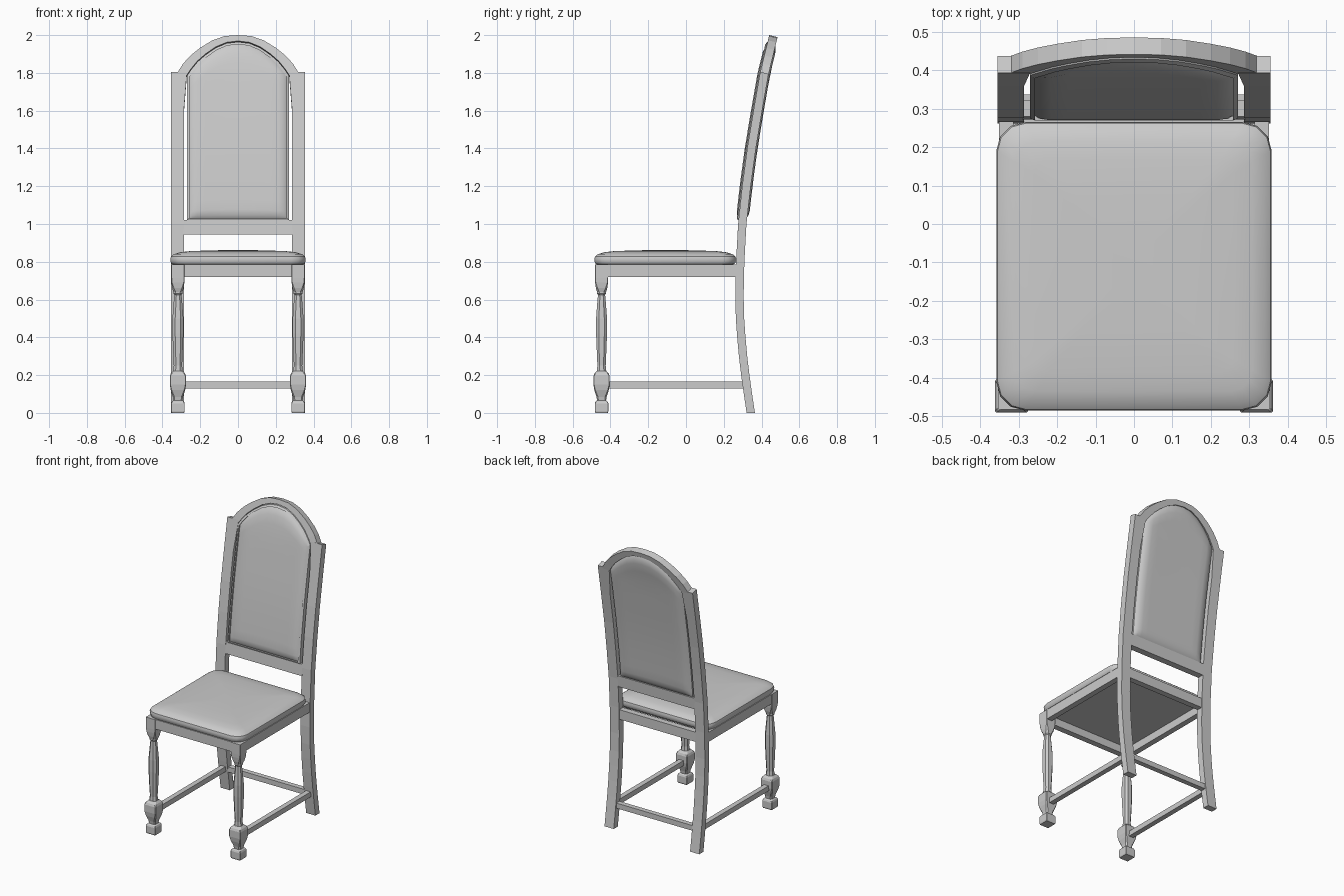
import bpy, bmesh, math

if "Cube" in bpy.data.objects:
    bpy.data.objects.remove(bpy.data.objects["Cube"])

# Centre line of the leaning back posts: (z, y)
SPINE = [(0, .343), (.1, .328), (.2, .314), (.3, .302), (.4, .293), (.5, .286), (.62, .283),
         (.8, .287), (1, .298), (1.2, .32), (1.4, .347), (1.6, .38), (1.8, .415), (2, .464)]


def lean(z):
    for (z0, y0), (z1, y1) in zip(SPINE, SPINE[1:]):
        if z <= z1 or z1 == 2:
            return y0 + (y1 - y0) * (z - z0) / (z1 - z0)


def make(name, verts, faces, smooth=False):
    me = bpy.data.meshes.new(name)
    me.from_pydata(verts, [], faces)
    bm = bmesh.new()
    bm.from_mesh(me)
    bmesh.ops.remove_doubles(bm, verts=bm.verts, dist=1e-5)
    bmesh.ops.recalc_face_normals(bm, faces=bm.faces)
    bm.to_mesh(me)
    bm.free()
    ob = bpy.data.objects.new(name, me)
    bpy.context.collection.objects.link(ob)
    if smooth:
        bpy.ops.object.select_all(action='DESELECT')
        ob.select_set(True)
        bpy.context.view_layer.objects.active = ob
        bpy.ops.object.shade_smooth_by_angle(angle=math.radians(35))
    return ob


def loft(name, rings, smooth=False, closed=False):
    n, m = len(rings[0]), len(rings)
    verts = [p for r in rings for p in r]
    faces = [(i % m * n + j, i % m * n + (j + 1) % n, (i + 1) % m * n + (j + 1) % n, (i + 1) % m * n + j)
             for i in range(m if closed else m - 1) for j in range(n)]
    if not closed:
        faces += [tuple(range(n)), tuple(range((m - 1) * n, m * n))]
    return make(name, verts, faces, smooth)


def box(name, x0, x1, y0, y1, z0, z1):
    return loft(name, [[(x0, y0, z), (x1, y0, z), (x1, y1, z), (x0, y1, z)] for z in (z0, z1)])


def chamfered(cx, cy, z, hx, hy, c):
    pts = [(hx, hy - c), (hx - c, hy), (c - hx, hy), (-hx, hy - c),
           (-hx, c - hy), (c - hx, -hy), (hx - c, -hy), (hx, c - hy)]
    return [(cx + x, cy + y, z) for x, y in pts]


# Front legs: (z, half width, chamfer share)
LEG = [(0, .033, .06), (.008, .036, .06), (.05, .036, .06), (.06, .032, .1), (.066, .024, .3),
       (.085, .027, .3), (.12, .038, .15), (.15, .043, .08), (.195, .043, .08), (.208, .038, .15),
       (.222, .025, .5), (.25, .022, .55), (.32, .025, .5), (.42, .029, .5), (.5, .029, .5), (.58, .023, .55),
       (.625, .019, .55), (.632, .024, .5), (.64, .024, .5), (.66, .03, .3), (.69, .034, .1),
       (.715, .035, .06), (.785, .035, .06)]
for s, side in ((-1, "left"), (1, "right")):
    loft(f"front_leg_{side}", [chamfered(s * .318, -.447, z, r, r, r * c) for z, r, c in LEG])

    # Back posts run from the floor to the top of the back
    rings = []
    for z, y in SPINE[:-1]:
        t = .006 if z > 1.1 else 0
        rings.append([(s * .286, y - .022, z + t), (s * .355, y - .022, z + t),
                      (s * .355, y + .022, z - t), (s * .286, y + .022, z - t)])
    rings[-1] = [(s * .27 if abs(x) < .3 else x, y, z) for x, y, z in rings[-1]]
    loft(f"back_post_{side}", rings)

    # Side rails and side stretchers
    xs = sorted((s * .313, s * .351))
    box(f"side_rail_{side}", *xs, -.42, .27, .72, .785)
    xs = sorted((s * .302, s * .336))
    box(f"side_stretcher_{side}", *xs, -.42, .31, .13, .165)

# Cross rails
box("front_rail", -.3, .3, -.478, -.438, .72, .785)
box("back_rail", -.3, .3, .265, .305, .72, .785)
box("back_stretcher", -.3, .3, .303, .337, .13, .165)
loft("lower_back_rail", [[(x, .272, .945), (x, .316, .945), (x, .322, 1.022), (x, .279, 1.022)]
                         for x in (-.29, .29)])

# Arched crest: matching outer and inner points (x, z)
OUTER = [(.325, 1.79), (.29, 1.845), (.25, 1.888), (.2, 1.928), (.135, 1.968), (.07, 1.99), (0, 1.995)]
INNER = [(.27, 1.785), (.25, 1.815), (.215, 1.858), (.173, 1.895), (.118, 1.933), (.06, 1.957), (0, 1.964)]


def full(arc):
    return [(-x, z) for x, z in arc] + arc[-2::-1]


rings = []
for (xo, zo), (xi, zi) in zip(full(OUTER), full(INNER)):
    rings.append([(xo, lean(zo) - .022, zo + .005), (xo, lean(zo) + .022, zo - .006),
                  (xi, lean(zi) + .022, zi - .006), (xi, lean(zi) - .022, zi + .005)])
loft("arched_crest", rings)


# Back cushion: padded panel following the lean, bulging front and rear
def arch_z(x):
    x = abs(x)
    for (x0, z0), (x1, z1) in zip(INNER[::-1], INNER[-2::-1]):
        if x <= x1 + 1e-6:
            return z0 + (z1 - z0) * (x - x0) / (x1 - x0)
    return INNER[0][1]


W, Z0 = .27, 1.02
US = [0, .22, .44, .64, .8, .9, .96, 1]
US = [-u for u in US[:0:-1]] + US
VS = [0, .012, .03, .06, .12, .25, .4, .55, .7, .8, .88, .94, .97, .988, 1]


def sheet(offset, bulge):
    pts = []
    for u in US:
        for v in VS:
            x, top = u * W, arch_z(u * W)
            z = Z0 + v * (top - Z0)
            d = min(W - abs(x), z - Z0, (top - z) * .8)
            t = min(1, max(0, d) / .045)
            pts.append((x, lean(z) + offset + bulge * math.sin(t * math.pi / 2), z))
    return pts


nu, nv = len(US), len(VS)
front, back = sheet(-.012, -.024), sheet(.012, .02)
faces = [(k + i * nv + j, k + (i + 1) * nv + j, k + (i + 1) * nv + j + 1, k + i * nv + j + 1)
         for k in (0, nu * nv) for i in range(nu - 1) for j in range(nv - 1)]
rim = ([i * nv for i in range(nu)] + [(nu - 1) * nv + j for j in range(1, nv)]
       + [i * nv + nv - 1 for i in range(nu - 2, -1, -1)] + [j for j in range(nv - 2, 0, -1)])
faces += [(a, b, b + nu * nv, a + nu * nv) for a, b in zip(rim, rim[1:] + rim[:1])]
make("back_cushion", front + back, faces, smooth=True)

# Raised trim around the front of the back cushion
path = full(INNER) + [(.27, z) for z in (1.6, 1.4, 1.2, Z0)] + [(-.27, z) for z in (Z0, 1.2, 1.4, 1.6)]
rings = []
for x, z in path:
    y, k = lean(z), .955
    xi, zi = x * k, 1.45 + (z - 1.45) * .975
    rings.append([(x, y - .01, z), (x, y - .026, z), (xi, lean(zi) - .032, zi), (xi, lean(zi) - .01, zi)])
loft("back_trim", rings, closed=True)


# Seat cushion: rounded-corner layers (z, inset)
def seat_ring(z, inset):
    hx, hy, r = .358 - inset, .375 - inset, max(.075 - inset * .4, .02)
    pts = []
    for q in range(4):
        sx, sy = ((1, 1), (-1, 1), (-1, -1), (1, -1))[q]
        for k in range(4):
            a = math.radians(q * 90 + k * 30)
            pts.append((sx * (hx - r) + r * math.cos(a), -.11 + sy * (hy - r) + r * math.sin(a), z))
    return pts


SEAT = [(.772, .025), (.785, .02), (.788, .008), (.798, .002), (.815, 0), (.828, .003), (.84, .018),
        (.85, .05), (.856, .1), (.86, .2), (.862, .3)]
loft("seat_cushion", [seat_ring(z, i) for z, i in SEAT], smooth=True)
